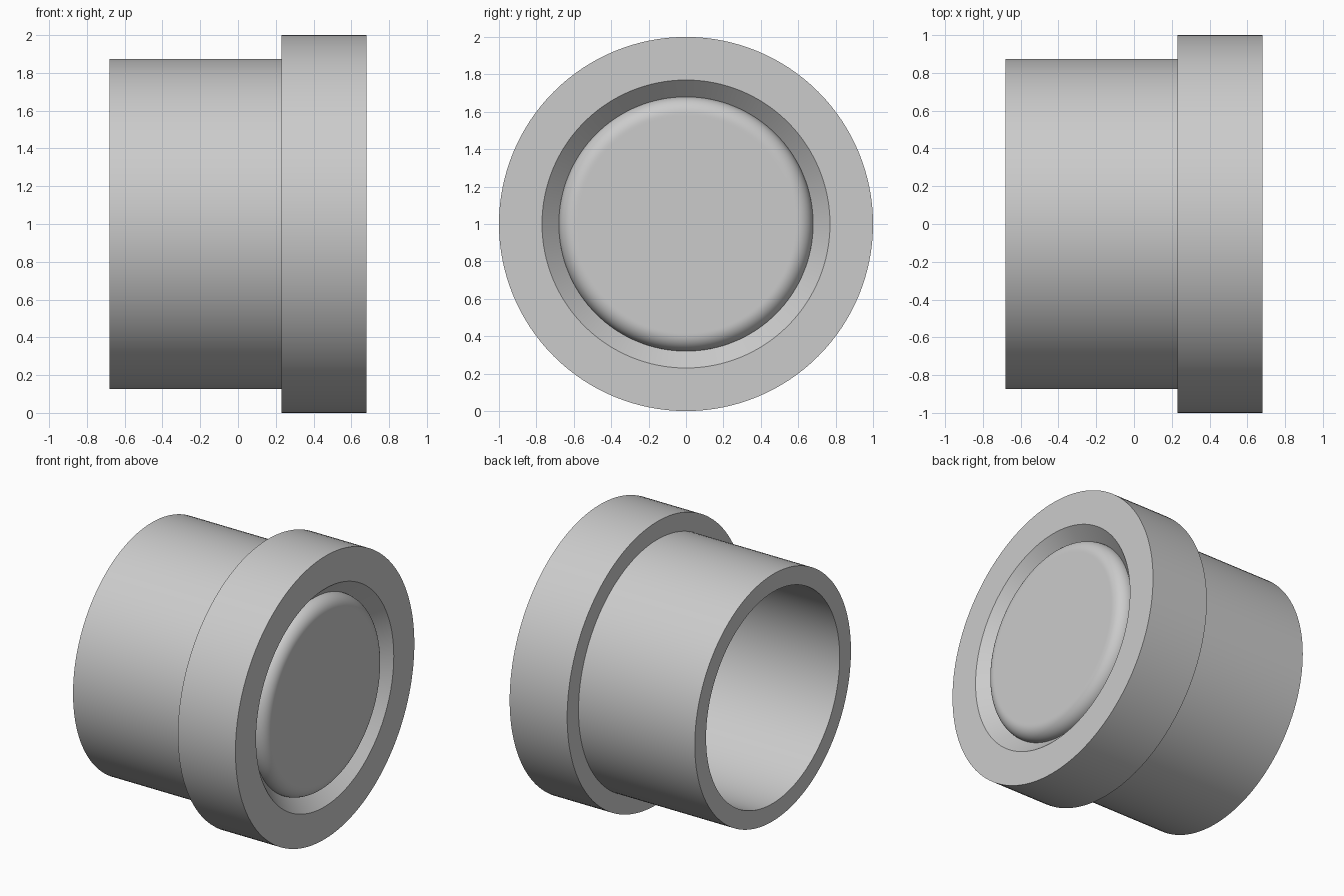
import bpy, bmesh
from math import sin, cos, pi, radians

cube = bpy.data.objects.get("Cube")
if cube:
    bpy.data.objects.remove(cube)

SIDES = 128
AXIS_Z = 1.0


def make_material(name, color):
    mat = bpy.data.materials.new(name)
    mat.use_nodes = True
    mat.diffuse_color = color
    mat.node_tree.nodes["Principled BSDF"].inputs["Base Color"].default_value = color
    return mat


def revolve(name, profile, mat):
    """Turn an (x, radius) profile around the horizontal x axis."""
    bm = bmesh.new()
    verts = [bm.verts.new((x, 0, r)) for x, r in profile]
    edges = [bm.edges.new(pair) for pair in zip(verts, verts[1:])]
    bmesh.ops.spin(bm, geom=verts + edges, cent=(0, 0, 0), axis=(1, 0, 0),
                   angle=2 * pi, steps=SIDES, use_merge=False)
    bmesh.ops.remove_doubles(bm, verts=bm.verts, dist=0.0001)
    bmesh.ops.recalc_face_normals(bm, faces=bm.faces)
    mesh = bpy.data.meshes.new(name)
    bm.to_mesh(mesh)
    bm.free()
    mesh.materials.append(mat)
    obj = bpy.data.objects.new(name, mesh)
    obj.location.z = AXIS_Z
    bpy.context.collection.objects.link(obj)
    bpy.ops.object.select_all(action="DESELECT")
    obj.select_set(True)
    bpy.context.view_layer.objects.active = obj
    bpy.ops.object.shade_smooth_by_angle(angle=radians(30))
    return obj


grey = make_material("light grey", (0.6, 0.6, 0.6, 1))

# Main dimensions
back, step, front = -0.68, 0.23, 0.68
flange_r, sleeve_r, bore_r = 1.0, 0.873, 0.747
bore_end = 0.45
chamfer_r, button_r = 0.77, 0.68
groove_x = front - (chamfer_r - button_r)
fillet = front - groove_x

# Rounded rim of the flush front button, from its groove to its flat face
rim = [(groove_x + fillet * sin(a), button_r - fillet + fillet * cos(a))
       for a in (i * pi / 24 for i in range(13))]

# Hollow sleeve, flange, chamfered groove and button in one closed profile
profile = [
    (bore_end, 0), (bore_end, bore_r), (back, bore_r),
    (back, sleeve_r), (step, sleeve_r),
    (step, flange_r), (front, flange_r), (front, chamfer_r),
    *rim,
    (front, button_r - fillet - 0.01), (front, 0),
]
revolve("flanged_cap", profile, grey)
